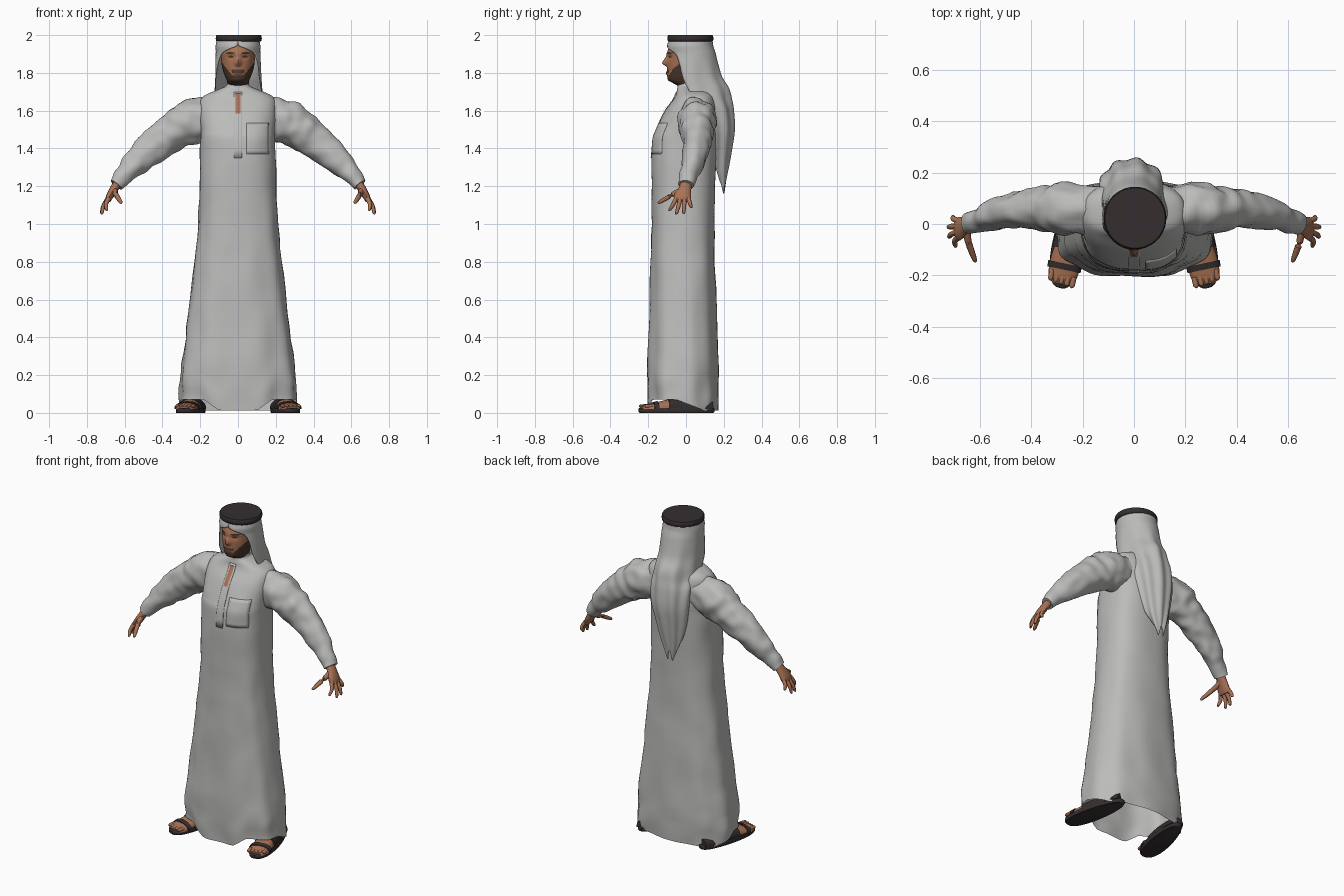
import bpy, bmesh, math
from mathutils import Vector, noise
from mathutils.bvhtree import BVHTree

cube = bpy.data.objects.get("Cube")
if cube:
    bpy.data.objects.remove(cube)


def material(name, color):
    m = bpy.data.materials.new(name)
    m.use_nodes = True
    m.diffuse_color = (*color, 1)
    bsdf = m.node_tree.nodes["Principled BSDF"]
    bsdf.inputs["Base Color"].default_value = (*color, 1)
    bsdf.inputs["Roughness"].default_value = 0.8
    return m


CLOTH = material("off_white_cloth", (0.5, 0.5, 0.49))
SKIN = material("tan_skin", (0.40, 0.17, 0.09))
BEARD = material("dark_brown_hair", (0.07, 0.04, 0.025))
BLACK = material("black_leather", (0.035, 0.027, 0.028))
LIPS = material("brown_lips", (0.22, 0.085, 0.055))


def finish(name, bm, mats, angle=50):
    bmesh.ops.recalc_face_normals(bm, faces=bm.faces)
    me = bpy.data.meshes.new(name)
    bm.to_mesh(me)
    bm.free()
    for m in mats:
        me.materials.append(m)
    ob = bpy.data.objects.new(name, me)
    bpy.context.collection.objects.link(ob)
    bpy.ops.object.select_all(action='DESELECT')
    ob.select_set(True)
    bpy.context.view_layer.objects.active = ob
    bpy.ops.object.shade_smooth_by_angle(angle=math.radians(angle))
    return ob


def solidify(ob, thickness):
    mod = ob.modifiers.new("thickness", 'SOLIDIFY')
    mod.thickness = thickness
    return ob


def spline(rows, n):
    """Smooth interpolation through rows of parameters."""
    out = []
    for i in range(len(rows) - 1):
        a, b, c, d = (rows[max(0, min(len(rows) - 1, i + k))] for k in (-1, 0, 1, 2))
        for j in range(n):
            t = j / n
            out.append([q + t * ((r - p) / 2 + t * (p - 2.5 * q + 2 * r - s / 2
                        + t * (1.5 * (q - r) + (s - p) / 2))) for p, q, r, s in zip(a, b, c, d)])
    return out + [list(rows[-1])]


def loft(name, rings, mats, closed=True, caps=(True, True), rule=None):
    bm = bmesh.new()
    vs = [[bm.verts.new(p) for p in ring] for ring in rings]
    n = len(vs[0])
    for a, b in zip(vs, vs[1:]):
        for i in range(n if closed else n - 1):
            j = (i + 1) % n
            bm.faces.new((a[i], a[j], b[j], b[i]))
    if caps[0]:
        bm.faces.new(vs[0])
    if caps[1]:
        bm.faces.new(vs[-1])
    if rule:
        for f in bm.faces:
            f.material_index = rule(f.calc_center_median())
    return finish(name, bm, mats)


def power(v, p):
    return math.copysign(abs(v) ** (2 / p), v)


def oval(z, hx, yf, yb, n, p=2.0):
    """Horizontal ring given half width, front and back."""
    angles = [2 * math.pi * i / n for i in range(n)]
    return [Vector((hx * power(math.cos(a), p),
                    (yf + yb) / 2 + (yb - yf) / 2 * power(math.sin(a), p), z)) for a in angles]


def tube(name, rows, mat, n=12, steps=4, wrinkle=0.0):
    """Tube along rows of x, y, z, y radius, other radius."""
    rows = spline(rows, steps)
    pts = [Vector(r[:3]) for r in rows]
    rings = []
    for i, (c, r) in enumerate(zip(pts, rows)):
        t = (pts[min(i + 1, len(pts) - 1)] - pts[max(i - 1, 0)]).normalized()
        side = Vector((0, 1, 0)) if abs(t.y) < 0.85 else Vector((1, 0, 0))
        u = (side - t * side.dot(t)).normalized()
        v = t.cross(u)
        ring = []
        for k in range(n):
            a = 2 * math.pi * k / n
            d = u * math.cos(a) * r[3] + v * math.sin(a) * r[4]
            ring.append(c + d * (1 + wrinkle * noise.noise((c + d) * 17)))
        rings.append(ring)
    return loft(name, rings, [mat])


# Long robe, with folds near the hem and the hem lifted over the feet
def robe_ring(row):
    z, hx, yf, yb = row
    ring = oval(z, hx, yf, yb, 72, 2.5)
    for i, p in enumerate(ring):
        a = 2 * math.pi * i / 72
        low = max(0.0, 1 - z / 1.3)
        amp = 0.018 * low * math.sin(9 * a + 2 * z) + 0.035 * noise.noise(p * Vector((9, 9, 5)).x)
        amp *= min(1.0, max(0.0, (1.72 - z) * 5))
        p.x *= 1 + amp
        p.y *= 1 + amp
        if z < 0.3:
            lift = min(1, max(0, (abs(p.x) - 0.1) / 0.08)) * min(1, max(0, (0.1 - p.y) / 0.15))
            p.z += 0.06 * lift * (1 - z / 0.3)
    return ring


robe_rows = [(0.012, 0.31, -0.2, 0.165), (0.2, 0.303, -0.205, 0.17), (0.6, 0.255, -0.192, 0.16),
             (1.0, 0.212, -0.182, 0.15), (1.4, 0.2, -0.18, 0.165), (1.5, 0.2, -0.157, 0.17),
             (1.6, 0.205, -0.11, 0.168), (1.67, 0.19, -0.06, 0.152), (1.71, 0.11, -0.048, 0.125),
             (1.73, 0.065, -0.044, 0.1), (1.75, 0.058, -0.042, 0.095)]
robe = loft("robe", [robe_ring(r) for r in spline(robe_rows, 6)], [CLOTH], caps=(False, True))


# Head with nose, eye hollows and a beard coloured by position
def head_ring(row):
    z = row[0]
    ring = oval(*row, 72)
    for p in ring:
        if p.y < 0:
            spread = 0.03 if z > 1.85 else 0.012
            p.y -= 0.027 * math.exp(-(p.x / 0.014) ** 2 - ((z - 1.85) / spread) ** 2)
            p.y -= 0.008 * math.exp(-(p.x / 0.025) ** 2 - ((z - 1.798) / 0.012) ** 2)
            p.y += 0.008 * math.exp(-((abs(p.x) - 0.036) / 0.02) ** 2 - ((z - 1.886) / 0.014) ** 2)
    return ring


def face_colour(c):
    x = abs(c.x)
    if x < 0.022 and 1.788 < c.z < 1.802 and c.y < 0:
        return 2
    jaw = 1.785 + max(0.0, x - 0.03) * 1.3
    moustache = x < 0.034 and 1.802 <= c.z < 1.818
    return 1 if c.y < 0.04 and c.z > 1.735 and (c.z < jaw or moustache) else 0


head_rows = [(1.66, 0.05, -0.02, 0.08), (1.72, 0.052, -0.03, 0.085), (1.745, 0.056, -0.068, 0.088),
             (1.762, 0.06, -0.095, 0.09), (1.79, 0.072, -0.098, 0.1), (1.83, 0.084, -0.1, 0.12),
             (1.88, 0.09, -0.1, 0.13), (1.905, 0.09, -0.101, 0.13), (1.94, 0.088, -0.088, 0.125),
             (1.975, 0.08, -0.07, 0.11)]
head = loft("head", [head_ring(r) for r in spline(head_rows, 7)], [SKIN, BEARD, LIPS], rule=face_colour)


# Thin plates laid on a surface from the front
def patch(name, target, x0, x1, z0, z1, mat, off=0.004, rounded=False, n=8):
    bm = bmesh.new()
    bm.from_mesh(target.data)
    tree = BVHTree.FromBMesh(bm)
    bm.free()
    rings = []
    for j in range(n + 1):
        v = j / n
        w = math.sqrt(max(0.05, 1 - (2 * v - 1) ** 2)) if rounded else 1
        ring = []
        for i in range(n + 1):
            x = (x0 + x1) / 2 + (x1 - x0) * (i / n - 0.5) * w
            p = Vector((x, -1, z0 + (z1 - z0) * v))
            hit = tree.ray_cast(p, Vector((0, 1, 0)))[0]
            ring.append((hit or p) - Vector((0, off, 0)))
        rings.append(ring)
    return loft(name, rings, [mat], closed=False, caps=(False, False))


solidify(patch("chest_pocket", robe, 0.045, 0.165, 1.37, 1.535, CLOTH), 0.005)
solidify(patch("button_placket", robe, -0.022, 0.022, 1.35, 1.7, CLOTH, 0.003), 0.004)
patch("neck_opening", robe, -0.013, 0.013, 1.585, 1.69, SKIN, 0.007)

# Round head cord, closed on top
loft("head_cord", [[p + Vector((0.004, 0, 0)) for p in oval(z, r, 0.023 - r, 0.023 + r, 48)]
                   for z, r in ((1.965, 0.114), (1.972, 0.121), (1.982, 0.122), (1.994, 0.121), (2.0, 0.117))],
     [BLACK])

# Head scarf, open around the face and hanging in a tail behind
scarf_rows = [(1.98, 0.112, 0.025, 0.115, 180, 0), (1.945, 0.118, 0.022, 0.122, 178, 0),
              (1.925, 0.118, 0.025, 0.125, 155, 0), (1.9, 0.118, 0.03, 0.128, 132, 0),
              (1.85, 0.12, 0.03, 0.14, 118, 0), (1.78, 0.122, 0.03, 0.16, 108, 0),
              (1.72, 0.125, 0.04, 0.185, 100, 0), (1.66, 0.13, 0.06, 0.18, 94, 0),
              (1.6, 0.13, 0.12, 0.13, 92, -0.005), (1.5, 0.122, 0.145, 0.11, 90, -0.01),
              (1.4, 0.102, 0.15, 0.092, 90, -0.018), (1.3, 0.075, 0.155, 0.072, 90, -0.025),
              (1.23, 0.045, 0.17, 0.045, 90, -0.03), (1.19, 0.025, 0.18, 0.028, 90, -0.03)]
scarf = []
for z, w, yc, ry, half, cx in spline(scarf_rows, 4):
    ring = []
    for i in range(49):
        a = math.radians(half) * (i / 24 - 1)
        k = 1 + 0.05 * math.sin(9 * a) * min(1, max(0, (1.9 - z) * 3))
        drop = 0.03 * math.cos(4 * a) * max(0, 1 - (z - 1.19) / 0.2)
        ring.append((cx + w * k * math.sin(a), yc + ry * k * math.cos(a), z + drop))
    scarf.append(ring)
solidify(loft("head_scarf", scarf, [CLOTH], closed=False, caps=(False, False)), 0.004)

for s, side in ((1, "left"), (-1, "right")):
    def flip(*rows):
        return [(s * r[0],) + tuple(r[1:]) for r in rows]

    # Eyes and brows
    for part, a, b, z0, z1 in (("brow", 0.016, 0.066, 1.9, 1.91), ("eye", 0.023, 0.052, 1.879, 1.891)):
        patch(f"{side}_{part}", head, min(s * a, s * b), max(s * a, s * b), z0, z1, BEARD, 0.002, True)

    # Sleeve
    tube(f"{side}_sleeve", flip((0.13, 0.055, 1.57, 0.09, 0.1), (0.25, 0.06, 1.54, 0.1, 0.117),
         (0.33, 0.06, 1.495, 0.09, 0.104), (0.42, 0.058, 1.432, 0.074, 0.09), (0.53, 0.04, 1.335, 0.06, 0.075),
         (0.6, 0.015, 1.262, 0.048, 0.052), (0.645, 0, 1.208, 0.042, 0.036)), CLOTH, 32, 7, 0.16)

    # Hand: palm, fingers and thumb
    tube(f"{side}_palm", flip((0.63, 0.002, 1.225, 0.03, 0.024), (0.657, -0.006, 1.185, 0.034, 0.022),
         (0.68, -0.018, 1.145, 0.046, 0.019), (0.69, -0.02, 1.12, 0.04, 0.013)), SKIN)
    for i, (y, tx, ty, tz) in enumerate(((-0.05, 0.695, -0.085, 1.07), (-0.029, 0.72, -0.05, 1.052),
                                         (-0.008, 0.722, -0.012, 1.055), (0.012, 0.705, 0.028, 1.085))):
        tube(f"{side}_finger_{i + 1}", flip((0.683, y, 1.14, 0.012, 0.013),
             ((0.69 + tx) / 2 + 0.006, (y + ty) / 2, (1.14 + tz) / 2, 0.011, 0.011),
             (tx, ty, tz + 0.006, 0.008, 0.008), (tx, ty, tz, 0.003, 0.003)), SKIN, 8)
    tube(f"{side}_thumb", flip((0.655, -0.015, 1.18, 0.018, 0.018), (0.645, -0.07, 1.155, 0.013, 0.015),
         (0.622, -0.135, 1.118, 0.01, 0.01), (0.617, -0.147, 1.11, 0.004, 0.004)), SKIN, 8)

    # Sandal: points along the foot from heel (0) to toe (1)
    heel, toe = Vector((s * 0.205, 0.15, 0)), Vector((s * 0.288, -0.25, 0))
    along = toe - heel
    across = Vector((-along.y, along.x, 0)).normalized()

    def outline(z, grow):
        pts = []
        for i in range(40):
            a = 2 * math.pi * i / 40
            t = 0.5 - 0.5 * math.cos(a) * grow
            pts.append(heel + along * t + Vector((0, 0, z))
                       + across * power(math.sin(a), 2.6) * (0.056 + 0.018 * t) * grow)
        return pts

    loft(f"{side}_sandal_sole", [outline(0, 0.97), outline(0.006, 1), outline(0.022, 1), outline(0.027, 0.97)],
         [BLACK])

    def shell(name, rows, mat):
        """Arched cross-sections along the foot: position, half width, height."""
        rings = []
        for t, w, h in spline(rows, 5):
            c = heel + along * t + Vector((0, 0, 0.02))
            arc = [math.pi * i / 16 for i in range(17)]
            rings.append([c + across * w * power(math.cos(a), 2.4) + Vector((0, 0, h * math.sin(a) ** 0.8))
                          for a in arc])
        return loft(name, rings, [mat])

    shell(f"{side}_foot", [(0.05, 0.03, 0.04), (0.2, 0.045, 0.055), (0.5, 0.05, 0.058), (0.75, 0.06, 0.038),
                           (0.9, 0.054, 0.024), (0.96, 0.035, 0.014)], SKIN)
    shell(f"{side}_sandal_upper", [(0.03, 0.035, 0.04), (0.2, 0.053, 0.05), (0.45, 0.058, 0.062),
                                   (0.62, 0.064, 0.054)], BLACK)
    shell(f"{side}_sandal_strap", [(0.76, 0.067, 0.042), (0.82, 0.066, 0.036)], BLACK)
    for i in range(5):
        base = heel + along * (0.87 - 0.008 * i) + across * s * (i - 2) * 0.022
        tip = base + along * 0.085
        tube(f"{side}_toe_{i + 1}", [(base.x, base.y, 0.036, 0.011, 0.011), (tip.x, tip.y, 0.035, 0.01, 0.009),
                                     (tip.x, tip.y - 0.007, 0.033, 0.004, 0.004)], SKIN, 8)
